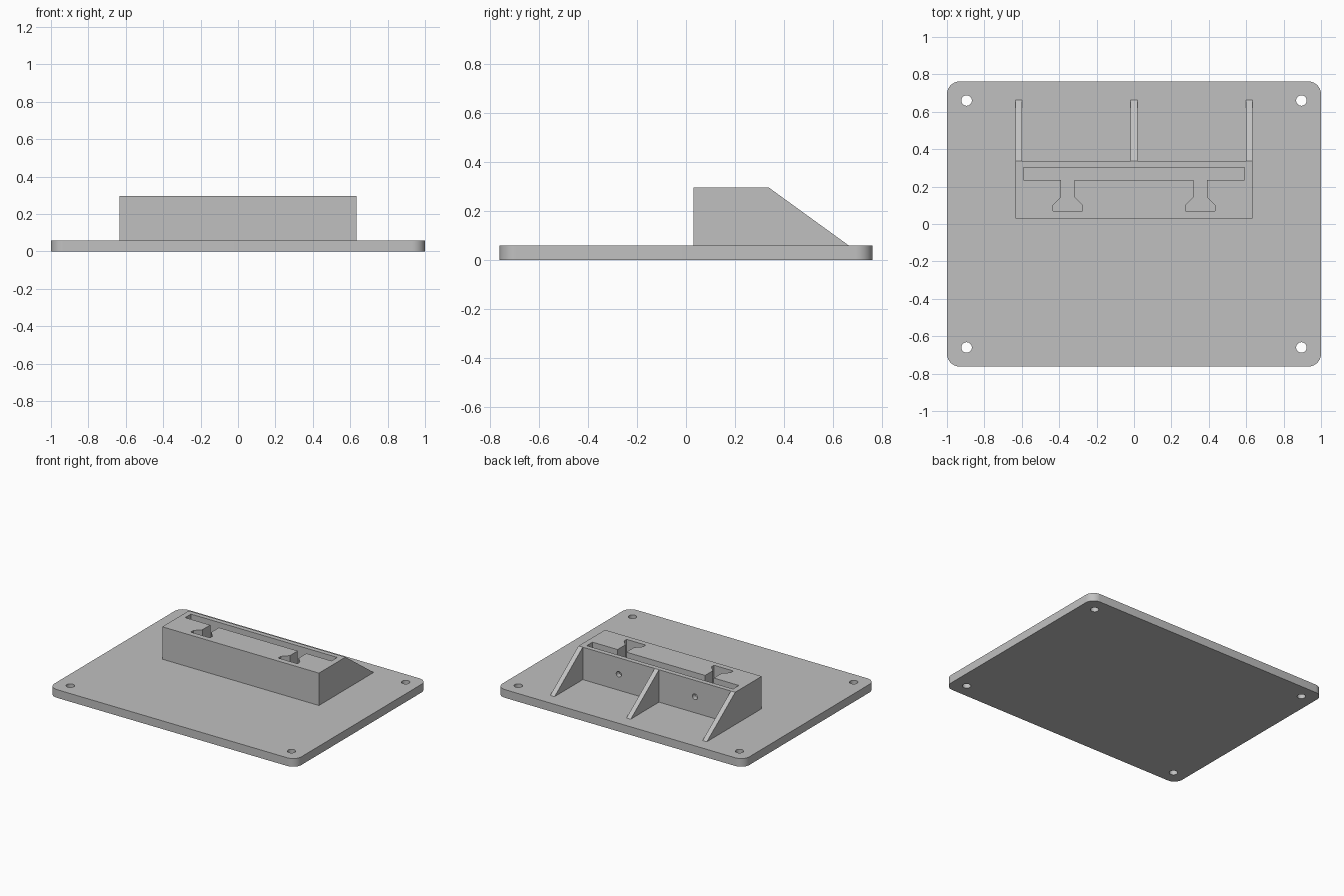
import bpy, bmesh, math
from mathutils import Vector

if "Cube" in bpy.data.objects:
    bpy.data.objects.remove(bpy.data.objects["Cube"], do_unlink=True)

grey = bpy.data.materials.new("plain grey")
grey.use_nodes = True
grey.diffuse_color = (0.53, 0.53, 0.53, 1)
grey.node_tree.nodes["Principled BSDF"].inputs["Base Color"].default_value = grey.diffuse_color


def prism(name, outline, sweep):
    """Sweep a closed 3D outline along a vector into a solid."""
    bm = bmesh.new()
    face = bm.faces.new([bm.verts.new(p) for p in outline])
    swept = bmesh.ops.extrude_face_region(bm, geom=[face])["geom"]
    verts = [g for g in swept if isinstance(g, bmesh.types.BMVert)]
    bmesh.ops.translate(bm, verts=verts, vec=Vector(sweep))
    bmesh.ops.recalc_face_normals(bm, faces=bm.faces)
    mesh = bpy.data.meshes.new(name)
    bm.to_mesh(mesh)
    bm.free()
    mesh.materials.append(grey)
    obj = bpy.data.objects.new(name, mesh)
    bpy.context.collection.objects.link(obj)
    return obj


def circle(r, n=32):
    return [(r * math.cos(2 * math.pi * i / n), r * math.sin(2 * math.pi * i / n)) for i in range(n)]


def cut(obj, cutter):
    """Subtract a cutter, then discard it."""
    mod = obj.modifiers.new("cut", 'BOOLEAN')
    mod.operation, mod.solver, mod.object = 'DIFFERENCE', 'EXACT', cutter
    activate(obj)
    bpy.ops.object.modifier_apply(modifier=mod.name)
    bpy.data.objects.remove(cutter, do_unlink=True)


def activate(obj):
    bpy.ops.object.select_all(action='DESELECT')
    obj.select_set(True)
    bpy.context.view_layer.objects.active = obj


plate_top, block_top = 0.06, 0.297
block_front, block_back, half_block = 0.03, 0.337, 0.634

# Base plate with rounded corners
half_x, half_y, radius, steps = 1.0, 0.762, 0.068, 10
outline = []
for k, (sx, sy) in enumerate([(1, 1), (-1, 1), (-1, -1), (1, -1)]):
    for i in range(steps + 1):
        a = math.pi / 2 * (k + i / steps)
        outline.append((sx * (half_x - radius) + radius * math.cos(a),
                        sy * (half_y - radius) + radius * math.sin(a), 0))
plate = prism("base_plate", outline, (0, 0, plate_top))

# Mounting holes in the plate corners
for sx in (-1, 1):
    for sy in (-1, 1):
        ring = [(sx * 0.895 + x, sy * 0.66 + y, -0.1) for x, y in circle(0.028)]
        cut(plate, prism("mounting_hole_cutter", ring, (0, 0, 0.3)))

# Holder block
corners = [(-half_block, block_front), (half_block, block_front),
           (half_block, block_back), (-half_block, block_back)]
block = prism("holder_block", [(x, y, plate_top) for x, y in corners],
              (0, 0, block_top - plate_top))

# Long slot with two flared keyways
keyway = [(-0.035, 0.235), (-0.035, 0.145), (-0.078, 0.1), (-0.078, 0.07),
          (0.078, 0.07), (0.078, 0.1), (0.035, 0.145), (0.035, 0.235)]
slot = [(-0.592, 0.302), (-0.592, 0.235)]
for centre in (-0.354, 0.354):
    slot += [(centre + x, y) for x, y in keyway]
slot += [(0.592, 0.235), (0.592, 0.302)]
cut(block, prism("slot_cutter", [(x, y, plate_top - 0.02) for x, y in slot], (0, 0, 0.4)))

# Screw holes through the back wall
for centre in (-0.308, 0.308):
    ring = [(centre + x, 0.27, 0.177 + z) for x, z in circle(0.021)]
    cut(block, prism("screw_hole_cutter", ring, (0, 0.2, 0)))

# Triangular support ribs
width = 0.035
for name, x in (("right_rib", -half_block), ("middle_rib", -width / 2),
                ("left_rib", half_block - width)):
    prism(name, [(x, block_back, plate_top), (x, 0.664, plate_top),
                 (x, block_back, block_top)], (width, 0, 0))

for obj in (plate, block):
    activate(obj)
    bpy.ops.object.shade_smooth_by_angle(angle=math.radians(30))
